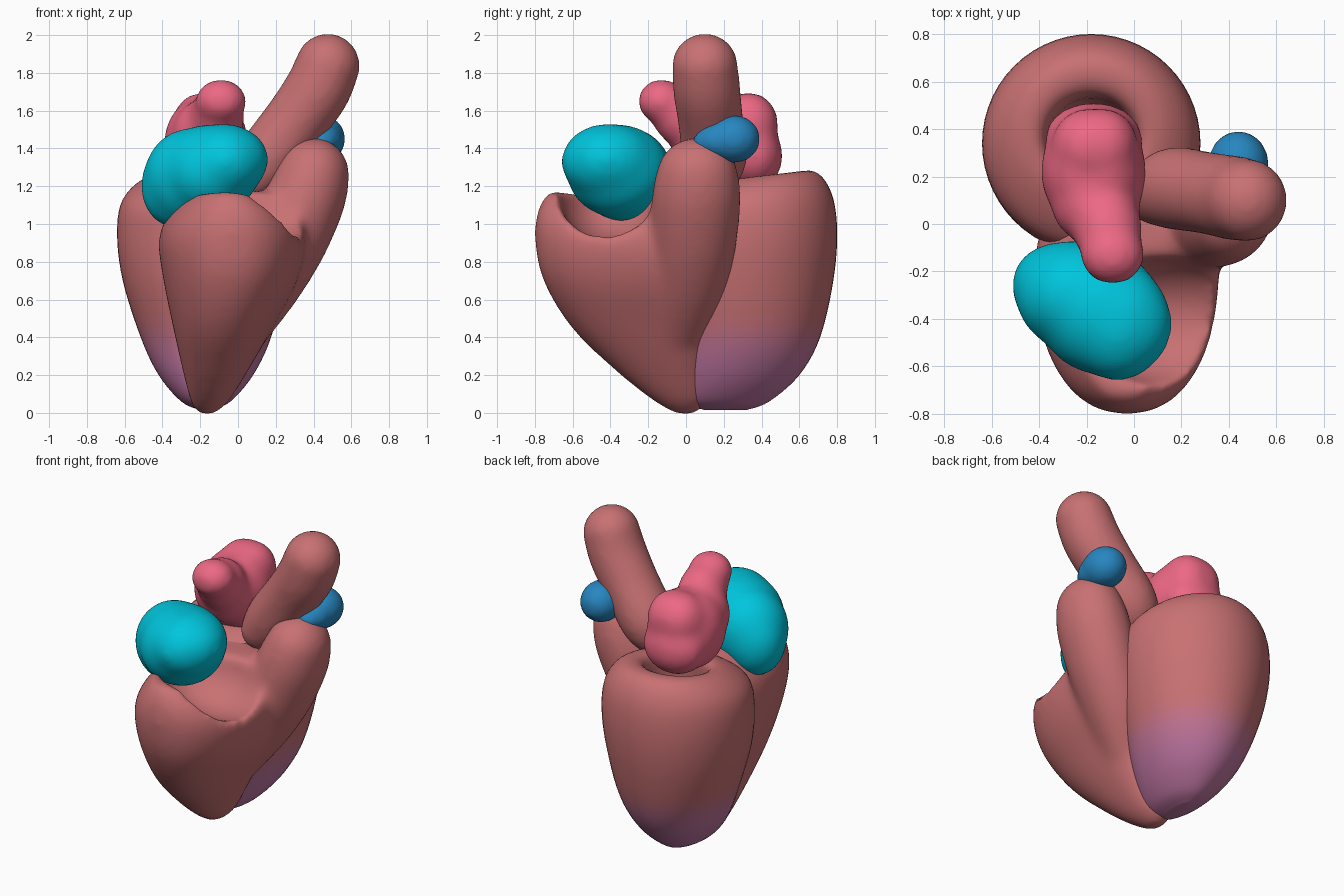
import bpy, bmesh, math
from mathutils import Vector, Matrix

if "Cube" in bpy.data.objects:
    bpy.data.objects.remove(bpy.data.objects["Cube"])


def material(name, rgb):
    m = bpy.data.materials.new(name)
    m.diffuse_color = (*rgb, 1)
    m.use_nodes = True
    m.node_tree.nodes["Principled BSDF"].inputs["Base Color"].default_value = m.diffuse_color
    return m


def spline(rows, steps):
    """Catmull-Rom interpolation of parameter rows."""
    out = []
    for i in range(len(rows) - 1):
        a, b = rows[max(i - 1, 0)], rows[i]
        c, d = rows[i + 1], rows[min(i + 2, len(rows) - 1)]
        for s in range(steps):
            t = s / steps
            out.append([0.5 * (2 * q + (r - p) * t + (2 * p - 5 * q + 4 * r - w) * t * t
                               + (3 * q - p - 3 * r + w) * t ** 3)
                        for p, q, r, w in zip(a, b, c, d)])
    out.append(list(rows[-1]))
    return out


def add_loft(bm, rows, power=1.0, taper=0.0, segs=56):
    """Skin rings given as z, cx, cy, rx, ry, tilt; taper narrows the front."""
    rings = []
    for z, cx, cy, rx, ry, tilt in spline(rows, 5):
        ring = []
        for k in range(segs):
            a = 2 * math.pi * k / segs
            c, s = math.cos(a), math.sin(a)
            c = math.copysign(abs(c) ** power, c)
            s = math.copysign(abs(s) ** power, s)
            ring.append(bm.verts.new((cx + rx * c * (1 + taper * s), cy + ry * s, z + tilt * ry * s)))
        rings.append(ring)
    for lo, hi in zip(rings, rings[1:]):
        for k in range(segs):
            n = (k + 1) % segs
            bm.faces.new((lo[k], lo[n], hi[n], hi[k]))
    bm.faces.new(rings[0][::-1])
    bm.faces.new(rings[-1])


def add_ellipsoid(bm, x, y, z, rx, ry, rz):
    mat = Matrix.Translation((x, y, z)) @ Matrix.Diagonal((rx, ry, rz, 1))
    bmesh.ops.create_uvsphere(bm, u_segments=32, v_segments=20, radius=1, matrix=mat)


def finish(bm, name, mats):
    bmesh.ops.recalc_face_normals(bm, faces=bm.faces)
    for f in bm.faces:
        f.smooth = True
    me = bpy.data.meshes.new(name)
    bm.to_mesh(me)
    bm.free()
    for m in mats:
        me.materials.append(m)
    ob = bpy.data.objects.new(name, me)
    bpy.context.collection.objects.link(ob)
    return ob


def fuse(ob, voxel=0.02):
    m = ob.modifiers.new("fuse", 'REMESH')
    m.mode = 'VOXEL'
    m.voxel_size = voxel
    m.use_smooth_shade = True


def soften(ob, iterations):
    m = ob.modifiers.new("soften", 'SMOOTH')
    m.factor = 0.5
    m.iterations = iterations


def blob(name, mat, ellipsoids, iterations=45):
    """Fuse overlapping ellipsoids into one soft organic form."""
    bm = bmesh.new()
    for e in ellipsoids:
        add_ellipsoid(bm, *e)
    ob = finish(bm, name, [mat])
    fuse(ob)
    soften(ob, iterations)
    return ob


flesh_rgb, apex_rgb = Vector((0.58, 0.165, 0.17)), Vector((0.52, 0.18, 0.36))
flesh = material("flesh", flesh_rgb)
cyan = material("cyan", (0.0, 0.56, 0.72))
pink = material("pink", (0.84, 0.14, 0.23))
blue = material("blue", (0.02, 0.24, 0.53))

# Left ventricle: thick-walled cup, skinned up the outside and down the cavity
bm = bmesh.new()
add_loft(bm, [
    (0.015, -0.17, 0.21, 0.03, 0.11, 0),
    (0.06, -0.17, 0.21, 0.13, 0.23, 0),
    (0.20, -0.17, 0.27, 0.25, 0.33, 0),
    (0.40, -0.17, 0.315, 0.345, 0.395, 0),
    (0.70, -0.18, 0.33, 0.43, 0.45, 0),
    (0.95, -0.18, 0.34, 0.46, 0.46, 0.03),
    (1.13, -0.18, 0.34, 0.43, 0.43, 0.08),
    (1.24, -0.18, 0.37, 0.31, 0.31, 0.12),
    (1.22, -0.18, 0.36, 0.20, 0.19, 0.10),
    (1.00, -0.18, 0.34, 0.17, 0.17, 0),
    (0.80, -0.18, 0.33, 0.10, 0.10, 0)])
# Purple apex fading up the wall
bands = 8
for f in bm.faces:
    t = min(max((0.56 - f.calc_center_median().z) / 0.32, 0), 1)
    f.material_index = round((3 * t * t - 2 * t ** 3) * bands)
fade = [flesh] + [material("apex_%d" % i, flesh_rgb.lerp(apex_rgb, i / bands))
                  for i in range(1, bands + 1)]
finish(bm, "left_ventricle", fade)

# Right ventricle: front sac with the outflow neck rising on the right
bm = bmesh.new()
add_loft(bm, [
    (-0.01, -0.17, 0.00, 0.04, 0.05, 0),
    (0.06, -0.15, -0.03, 0.10, 0.14, 0),
    (0.22, -0.12, -0.12, 0.17, 0.25, 0),
    (0.45, -0.08, -0.22, 0.26, 0.385, 0),
    (0.70, -0.04, -0.28, 0.35, 0.475, 0),
    (0.92, -0.03, -0.30, 0.385, 0.50, 0),
    (1.07, -0.03, -0.30, 0.32, 0.485, 0),
    (1.175, -0.05, -0.30, 0.19, 0.43, 0)], power=0.86, taper=0.12)
for x, y, z, r in spline([(0.03, -0.04, 0.48, 0.16), (0.15, 0.01, 0.70, 0.20),
                          (0.27, 0.04, 0.92, 0.215), (0.36, 0.055, 1.14, 0.22),
                          (0.40, 0.06, 1.26, 0.20)], 5):
    add_ellipsoid(bm, x, y, z, r * 0.96, r * 1.08, r)
rv = finish(bm, "right_ventricle", [flesh])
fuse(rv)

# Scoop that opens the sac under the right atrium
bm = bmesh.new()
add_ellipsoid(bm, 0.13, -0.41, 1.18, 0.38, 0.27, 0.28)
cutter = finish(bm, "scoop_cutter", [flesh])
cutter.hide_render = True
cutter.hide_viewport = True
cut = rv.modifiers.new("scoop", 'BOOLEAN')
cut.operation = 'DIFFERENCE'
cut.object = cutter
fuse(rv)
soften(rv, 28)

# Aorta: leaning tube
blob("aorta", flesh, [(x, y, z, r, r * 1.02, r) for x, y, z, r in spline(
    [(0.09, 0.13, 1.26, 0.13), (0.17, 0.15, 1.36, 0.17), (0.31, 0.13, 1.55, 0.17),
     (0.42, 0.11, 1.71, 0.175), (0.475, 0.10, 1.838, 0.17)], 6)], 10)

# Right atrium
blob("right_atrium", cyan, [
    (-0.32, -0.26, 1.20, 0.20, 0.185, 0.23),
    (-0.25, -0.30, 1.25, 0.25, 0.235, 0.26),
    (-0.15, -0.36, 1.28, 0.26, 0.275, 0.25),
    (-0.07, -0.41, 1.33, 0.225, 0.255, 0.205),
    (-0.02, -0.42, 1.34, 0.185, 0.21, 0.175)])

# Left atrium: body with a front lobe and a rear lobe
blob("left_atrium", pink, [
    (-0.09, -0.13, 1.65, 0.14, 0.13, 0.12),
    (-0.11, -0.02, 1.57, 0.15, 0.16, 0.16),
    (-0.16, 0.08, 1.47, 0.19, 0.17, 0.20),
    (-0.22, 0.22, 1.42, 0.175, 0.22, 0.24),
    (-0.12, 0.22, 1.43, 0.175, 0.21, 0.24),
    (-0.19, 0.33, 1.53, 0.16, 0.16, 0.17),
    (-0.13, 0.33, 1.53, 0.15, 0.16, 0.17),
    (-0.17, 0.36, 1.36, 0.21, 0.155, 0.18)], 35)

# Pulmonary artery cap
blob("pulmonary_artery", blue, [
    (0.44, 0.25, 1.45, 0.13, 0.145, 0.13),
    (0.44, 0.18, 1.44, 0.115, 0.13, 0.105),
    (0.44, 0.13, 1.43, 0.09, 0.10, 0.07)], 14)
